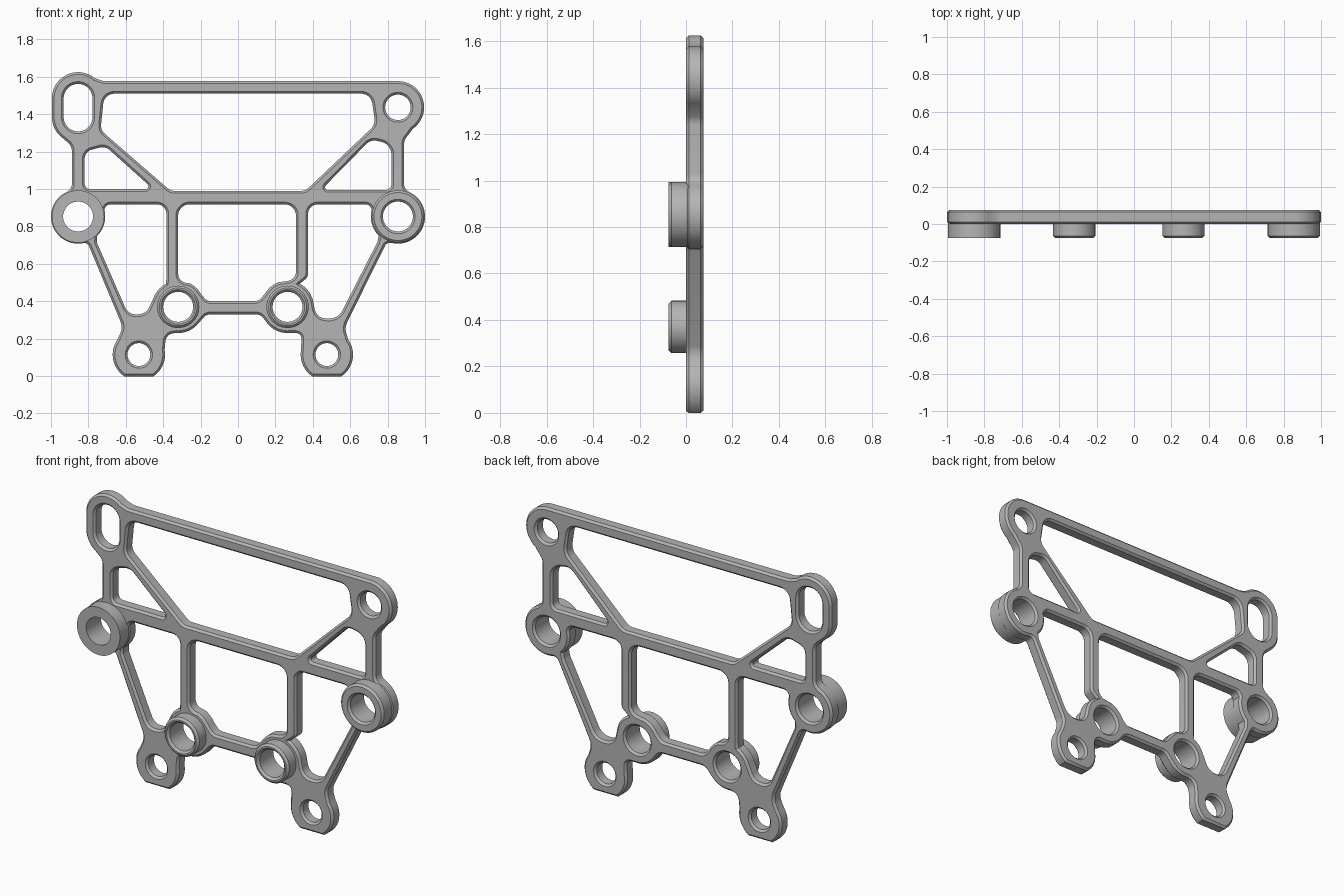
import bpy
import bmesh
from math import radians, cos, sin, tan, pi
from mathutils import Vector, Matrix
from mathutils.geometry import interpolate_bezier

cube = bpy.data.objects.get("Cube")
if cube:
    bpy.data.objects.remove(cube, do_unlink=True)

# One plain grey metal
metal = bpy.data.materials.new("grey metal")
metal.use_nodes = True
grey = (0.46, 0.46, 0.46, 1)
metal.diffuse_color = grey
metal.node_tree.nodes["Principled BSDF"].inputs["Base Color"].default_value = grey

HALF = 0.075      # plate thickness, also boss height
RIM = 0.145       # plate radius around the side bosses
EYE = 0.14        # plate radius around every other hole

# Hole centres, as (x, z)
side_left, side_right = (0.855, 0.853), (-0.855, 0.853)
low_left, low_right = (0.265, 0.37), (-0.32, 0.37)
foot_left, foot_right = (0.475, 0.115), (-0.53, 0.115)
top_left = (0.855, 1.437)
slot_top, slot_bottom = (-0.855, 1.485), (-0.855, 1.385)


def arc(centre, radius, start, end):
    """Points along an arc; each is a corner without a fillet."""
    steps = max(2, round(abs(end - start) / 6))
    angles = [radians(start + (end - start) * i / steps) for i in range(steps + 1)]
    return [(centre[0] + radius * cos(a), centre[1] + radius * sin(a), 0) for a in angles]


def circle(centre, radius):
    return [Vector(p[:2]) for p in arc(centre, radius, 0, 360)[:-1]]


def fillet(corners):
    """Round each (x, z, radius) corner of a closed profile."""
    points = []
    count = len(corners)
    for i, corner in enumerate(corners):
        before, after = corners[i - 1], corners[(i + 1) % count]
        p, a, b = (Vector(c[:2]) for c in (corner, before, after))
        if corner[2] == 0:
            points.append(p)
            continue
        to_a, to_b = a - p, b - p
        angle = to_a.angle(to_b)
        reach = min(corner[2] / tan(angle / 2),
                    to_a.length * (0.49 if before[2] else 0.9),
                    to_b.length * (0.49 if after[2] else 0.9))
        handle = 4 / 3 * tan((pi - angle) / 4) * reach * tan(angle / 2)
        to_a.normalize()
        to_b.normalize()
        start, end = p + to_a * reach, p + to_b * reach
        curve = interpolate_bezier(start, start - to_a * handle, end - to_b * handle, end, 8)
        points += [q.to_2d() for q in curve]
    return points


def slab(name, profiles, front, back, chamfer):
    """Extrude an outline with holes from y = front to y = back."""
    curve = bpy.data.curves.new(name, "CURVE")
    curve.dimensions = "2D"
    curve.fill_mode = "BOTH"
    curve.extrude = (back - front) / 2 - chamfer
    curve.bevel_depth = chamfer
    curve.bevel_resolution = 0
    curve.offset = -chamfer
    for profile in profiles:
        spline = curve.splines.new("POLY")
        spline.points.add(len(profile) - 1)
        for point, p in zip(spline.points, profile):
            point.co = (p.x, p.y, 0, 1)
        spline.use_cyclic_u = True
    helper = bpy.data.objects.new(name + " profile", curve)
    bpy.context.collection.objects.link(helper)
    bpy.context.view_layer.update()
    graph = bpy.context.evaluated_depsgraph_get()
    mesh = bpy.data.meshes.new_from_object(helper.evaluated_get(graph))
    bpy.data.objects.remove(helper, do_unlink=True)

    # Stand the slab upright and weld its caps to its walls
    mesh.transform(Matrix.Translation((0, (front + back) / 2, 0)) @ Matrix.Rotation(pi / 2, 4, "X"))
    bm = bmesh.new()
    bm.from_mesh(mesh)
    bmesh.ops.remove_doubles(bm, verts=bm.verts, dist=0.0002)
    bmesh.ops.recalc_face_normals(bm, faces=bm.faces)
    bm.to_mesh(mesh)
    bm.free()
    mesh.materials.clear()
    mesh.materials.append(metal)
    part = bpy.data.objects.new(name, mesh)
    bpy.context.collection.objects.link(part)
    bpy.ops.object.select_all(action="DESELECT")
    part.select_set(True)
    bpy.context.view_layer.objects.active = part
    bpy.ops.object.shade_smooth_by_angle(angle=radians(30))
    return part


# Outer edge of the plate, counterclockwise from the right foot
outline = (
    arc(foot_right, EYE, 235, 236) + arc(foot_right, EYE, 304, 370)
    + [(-0.385, 0.225, 0.05)]
    + arc(low_right, EYE, -95, -40)
    + [(-0.17, 0.33, 0.05), (0.12, 0.33, 0.05)]
    + arc(low_left, EYE, 220, 275)
    + [(0.34, 0.23, 0.03)]
    + arc(foot_left, EYE, 170, 236) + arc(foot_left, EYE, 304, 395)
    + [(0.57, 0.26, 0.08), (0.795, 0.715, 0.03)]
    + arc(side_left, RIM, -100, 52)
    + [(0.888, 1.0, 0.05), (0.888, 1.26, 0.06)]
    + arc(top_left, EYE, -55, 90)
    + [(-0.72, 1.577, 0.06)]
    + arc(slot_top, EYE, 50, 180) + arc(slot_bottom, EYE, 180, 235)
    + [(-0.888, 1.23, 0.06), (-0.888, 1.0, 0.05)]
    + arc(side_right, RIM, 128, 280)
    + [(-0.805, 0.715, 0.03), (-0.615, 0.26, 0.08)]
    + arc(foot_right, EYE, 145, 230)
)

# Weight-saving windows
upper_window = [(-0.715, 1.51, 0.06), (-0.735, 1.315, 0.06), (-0.36, 0.99, 0.06),
                (0.36, 0.99, 0.06), (0.735, 1.345, 0.07), (0.71, 1.51, 0.06)]
right_triangle = [(-0.82, 1.0, 0.03), (-0.455, 1.0, 0.015),
                  (-0.71, 1.23, 0.06), (-0.82, 1.2, 0.05)]
left_triangle = [(0.445, 0.995, 0.015), (0.82, 0.995, 0.03),
                 (0.82, 1.24, 0.07), (0.71, 1.265, 0.06)]
middle_window = (
    [(0.31, 0.918, 0.06), (-0.32, 0.918, 0.06), (-0.32, 0.5, 0.05)]
    + arc(low_right, EYE, 65, 30)
    + [(-0.165, 0.4, 0.05), (0.11, 0.4, 0.05)]
    + arc(low_left, EYE, 150, 110)
    + [(0.31, 0.515, 0.05)]
)
right_window = (
    [(-0.383, 0.918, 0.05), (-0.7, 0.918, 0.03)]
    + arc(side_right, RIM, 15, -45)
    + [(-0.755, 0.715, 0.03), (-0.585, 0.325, 0.08), (-0.49, 0.335, 0.06)]
    + arc(low_right, EYE, 160, 118)
    + [(-0.383, 0.52, 0.04)]
)
left_window = (
    [(0.375, 0.918, 0.05), (0.7, 0.918, 0.03)]
    + arc(side_left, RIM, 165, 225)
    + [(0.745, 0.715, 0.03), (0.535, 0.305, 0.08), (0.42, 0.31, 0.06)]
    + arc(low_left, EYE, 15, 62)
    + [(0.375, 0.53, 0.04)]
)
slot = arc(slot_top, 0.077, 0, 180) + arc(slot_bottom, 0.077, 180, 360)

windows = [upper_window, right_triangle, left_triangle,
           middle_window, right_window, left_window, slot]
bosses = {"side boss left": (side_left, EYE, 0.012), "side boss right": (side_right, EYE, 0),
          "low boss left": (low_left, 0.113, 0.012), "low boss right": (low_right, 0.113, 0.012)}
BORE = 0.08

# Plate with its windows and screw holes
screw_holes = [circle(foot_left, 0.061), circle(foot_right, 0.061), circle(top_left, 0.068)]
bores = [circle(centre, BORE) for centre, radius, chamfer in bosses.values()]
slab("plate", [fillet(outline)] + [fillet(w) for w in windows] + screw_holes + bores,
     0, HALF, 0.012)

# Tubular bosses on the front
for name, (centre, radius, chamfer) in bosses.items():
    slab(name, [circle(centre, radius), circle(centre, BORE)], -HALF, HALF / 3, chamfer)
